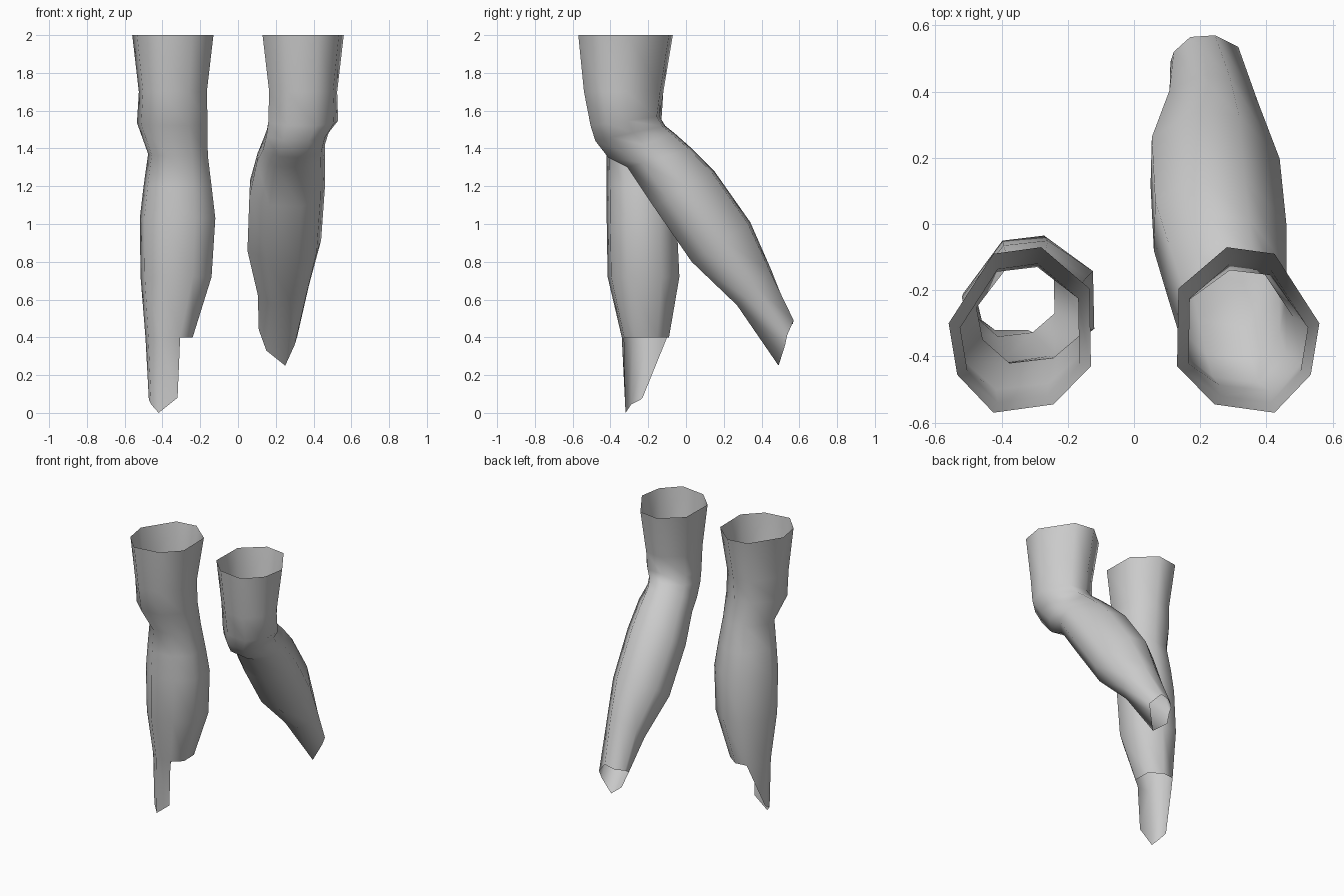
import bpy
import bmesh
from mathutils import Vector

cube = bpy.data.objects.get("Cube")
if cube:
    bpy.data.objects.remove(cube, do_unlink=True)

grey = bpy.data.materials.new("plain_grey")
grey.use_nodes = True
colour = (0.6, 0.6, 0.6, 1.0)
grey.diffuse_color = colour
grey.node_tree.nodes["Principled BSDF"].inputs["Base Color"].default_value = colour

# Eight-sided cross-section: u runs outward, v runs backward
SECTION = [(-0.3, 1), (0.37, 0.92), (1, 0.08), (0.88, -0.54),
           (0.37, -1), (-0.47, -0.9), (-1, -0.44), (-0.98, 0.5)]

# Rows: centre x, half width, front (y, z), back (y, z)
THIGH = [(0.345, 0.215, (-0.57, 2), (-0.07, 2)),
         (0.345, 0.18, (-0.54, 1.7), (-0.12, 1.7))]

STRAIGHT = THIGH + [
    (0.348, 0.187, (-0.5, 1.52), (-0.13, 1.55)),
    (0.318, 0.158, (-0.42, 1.36), (-0.11, 1.38)),
    (0.32, 0.18, (-0.42, 1.2), (-0.075, 1.2)),
    (0.32, 0.2, (-0.42, 1.03), (-0.05, 1.03)),
    (0.328, 0.188, (-0.415, 0.72), (-0.035, 0.72)),
    (0.365, 0.125, (-0.34, 0.4), (-0.09, 0.4))]

BENT = THIGH + [
    (0.345, 0.185, (-0.505, 1.52), (-0.14, 1.57)),
    (0.315, 0.165, (-0.48, 1.44), (-0.11, 1.52)),
    (0.295, 0.165, (-0.41, 1.35), (-0.06, 1.48)),
    (0.28, 0.18, (-0.31, 1.3), (0.03, 1.4)),
    (0.26, 0.2, (-0.17, 1.09), (0.15, 1.28)),
    (0.245, 0.195, (0.03, 0.8), (0.34, 1.01)),
    (0.24, 0.135, (0.27, 0.57), (0.45, 0.76))]

# Shin tongue below the straight leg, by section corner
TONGUE = {1: (0.465, -0.23, 0.08), 2: (0.472, -0.24, 0.07), 3: (0.46, -0.29, 0.045),
          4: (0.42, -0.32, 0), 5: (0.32, -0.32, 0.08)}

# Slanted open end of the bent leg
ANKLE = dict(enumerate([
    (0.17, 0.565, 0.47), (0.245, 0.57, 0.49), (0.315, 0.535, 0.41), (0.3, 0.525, 0.36),
    (0.25, 0.49, 0.25), (0.15, 0.515, 0.33), (0.11, 0.49, 0.44), (0.12, 0.52, 0.46)]))


def build_leg(name, rows, end, side):
    bm = bmesh.new()
    rings = []
    for cx, half, front, back in rows:
        f, b = Vector(front), Vector(back)
        ring = {}
        for i, (u, v) in enumerate(SECTION):
            y, z = f.lerp(b, (v + 1) / 2)
            ring[i] = bm.verts.new((side * (cx + half * u), y, z))
        rings.append(ring)
    rings.append({i: bm.verts.new((side * x, y, z)) for i, (x, y, z) in end.items()})
    # Bridge neighbouring rings wherever both corners exist
    for upper, lower in zip(rings, rings[1:]):
        for i in range(8):
            j = (i + 1) % 8
            if i in lower and j in lower:
                quad = [upper[i], upper[j], lower[j], lower[i]]
                bm.faces.new(quad if side < 0 else quad[::-1])
    bm.normal_update()
    # Make the walls face outward
    first = next(iter(bm.faces)) if not hasattr(bm.faces, "ensure_lookup_table") else None
    bm.faces.ensure_lookup_table()
    first = bm.faces[0]
    axis = Vector((side * rows[0][0], (rows[0][2][0] + rows[0][3][0]) / 2, 0))
    outward = first.calc_center_median() - axis
    outward.z = 0
    if first.normal.dot(outward) < 0:
        bmesh.ops.reverse_faces(bm, faces=bm.faces[:])
    for face in bm.faces:
        face.smooth = True
    mesh = bpy.data.meshes.new(name)
    bm.to_mesh(mesh)
    bm.free()
    mesh.materials.append(grey)
    leg = bpy.data.objects.new(name, mesh)
    bpy.context.collection.objects.link(leg)


build_leg("straight_leg", STRAIGHT, TONGUE, -1)
build_leg("bent_leg", BENT, ANKLE, 1)
